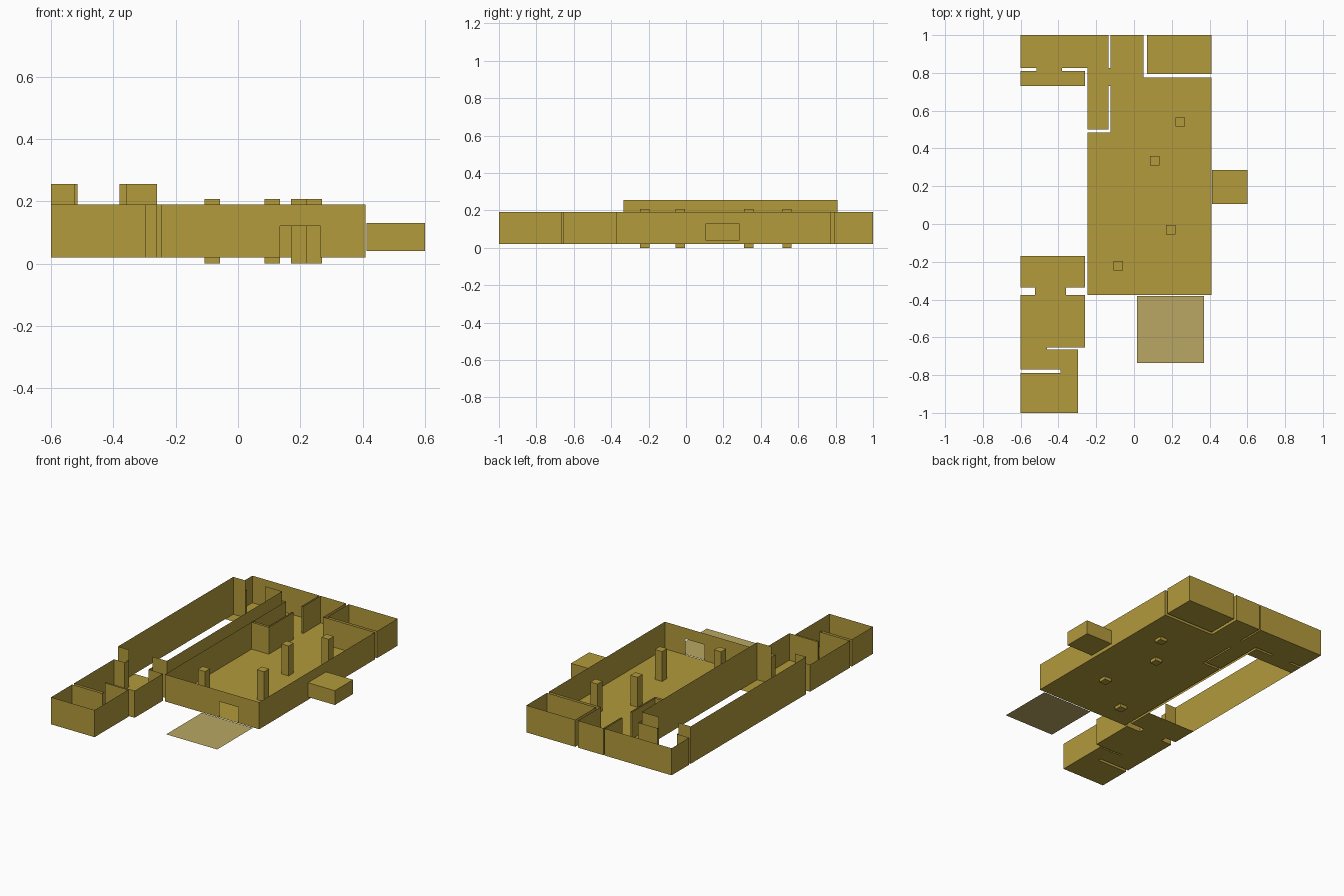
import bpy, bmesh

cube = bpy.data.objects.get("Cube")
if cube:
    bpy.data.objects.remove(cube, do_unlink=True)


def material(name, rgb):
    mat = bpy.data.materials.new(name)
    mat.use_nodes = True
    mat.diffuse_color = (*rgb, 1)
    mat.node_tree.nodes["Principled BSDF"].inputs["Base Color"].default_value = (*rgb, 1)
    return mat


ochre = material("ochre", (0.45, 0.325, 0.045))
pale = material("pale ochre", (0.49, 0.39, 0.125))

FLOOR, TOP, HIGH = 0.02, 0.19, 0.255
WEST, EAST, FRONT = -0.6, 0.41, -0.375


def finish(name, bm, mat):
    mesh = bpy.data.meshes.new(name)
    bm.to_mesh(mesh)
    bm.free()
    mesh.materials.append(mat)
    bpy.context.collection.objects.link(bpy.data.objects.new(name, mesh))


def wall_sheet(name, path, top, low=FLOOR):
    """Thin upright walls along an open path."""
    bm = bmesh.new()
    lower = [bm.verts.new((x, y, low)) for x, y in path]
    upper = [bm.verts.new((x, y, top)) for x, y in path]
    for i in range(len(path) - 1):
        bm.faces.new((lower[i], lower[i + 1], upper[i + 1], upper[i]))
    finish(name, bm, ochre)


def floor_sheet(name, outline, mat=ochre):
    bm = bmesh.new()
    bm.faces.new([bm.verts.new((x, y, FLOOR)) for x, y in outline])
    finish(name, bm, mat)


def rect(x0, x1, y0, y1):
    return [(x0, y0), (x1, y0), (x1, y1), (x0, y1)]


def box(name, x0, x1, y0, y1, z0, z1):
    bm = bmesh.new()
    bmesh.ops.create_cube(bm, size=1)
    for v in bm.verts:
        v.co.x = x1 if v.co.x > 0 else x0
        v.co.y = y1 if v.co.y > 0 else y0
        v.co.z = z1 if v.co.z > 0 else z0
    finish(name, bm, ochre)


# Main hall with the L-shaped back room, split at the front entrance
west_side = [(-.38, .81), (-.38, .825), (-.245, .825), (-.245, .5), (-.135, .5),
             (-.135, .73), (-.125, .73), (-.125, .485), (-.245, .485),
             (-.245, FRONT), (.135, FRONT)]
east_side = [(.265, FRONT), (EAST, FRONT), (EAST, .775), (.05, .775), (.05, 1),
             (-.125, 1), (-.125, .825), (-.135, .825), (-.135, 1),
             (WEST, 1), (WEST, .825), (-.515, .825), (-.515, .81)]
wall_sheet("hall_west_walls", west_side, TOP)
wall_sheet("hall_east_walls", east_side, TOP)
wall_sheet("entrance_lintel", [west_side[-1], east_side[0]], TOP, 0.12)
floor_sheet("hall_floor", west_side + east_side)

# Front chain of small rooms joined by doorways
rooms = [(-.525, -.335), (-.525, FRONT), (WEST, FRONT), (WEST, -.77), (-.39, -.77),
         (-.39, -.79), (WEST, -.79), (WEST, -1), (-.297, -1), (-.297, -.665),
         (-.46, -.665), (-.46, -.655), (-.26, -.655), (-.26, FRONT),
         (-.36, FRONT), (-.36, -.335)]
wall_sheet("front_room_walls", rooms, TOP)
floor_sheet("front_room_floor", rooms)

# Tall corridor, floored only at its two ends
wall_sheet("corridor_east_wall",
           [(-.36, -.335), (-.26, -.335), (-.26, .81), (-.38, .81)], HIGH)
wall_sheet("corridor_west_wall",
           [(-.515, .81), (WEST, .81), (WEST, -.335), (-.525, -.335)], HIGH)
floor_sheet("corridor_back_floor", rect(WEST, -.26, .73, .81))
floor_sheet("corridor_front_floor", rect(WEST, -.26, -.335, -.17))

# Closed corner room
corner = rect(.07, EAST, .795, 1)
wall_sheet("corner_room_walls", corner + corner[:1], TOP)
floor_sheet("corner_room_floor", corner)

# Side annex, entrance pad and columns
box("side_annex", .413, .6, .105, .285, .04, .13)
floor_sheet("entrance_pad", rect(.015, .37, -.735, -.38), pale)
for i, (x, y) in enumerate([(.245, .54), (.11, .335), (.195, -.03), (-.083, -.22)]):
    box(f"column_{i + 1}", x - .025, x + .025, y - .025, y + .025, 0, .208)
